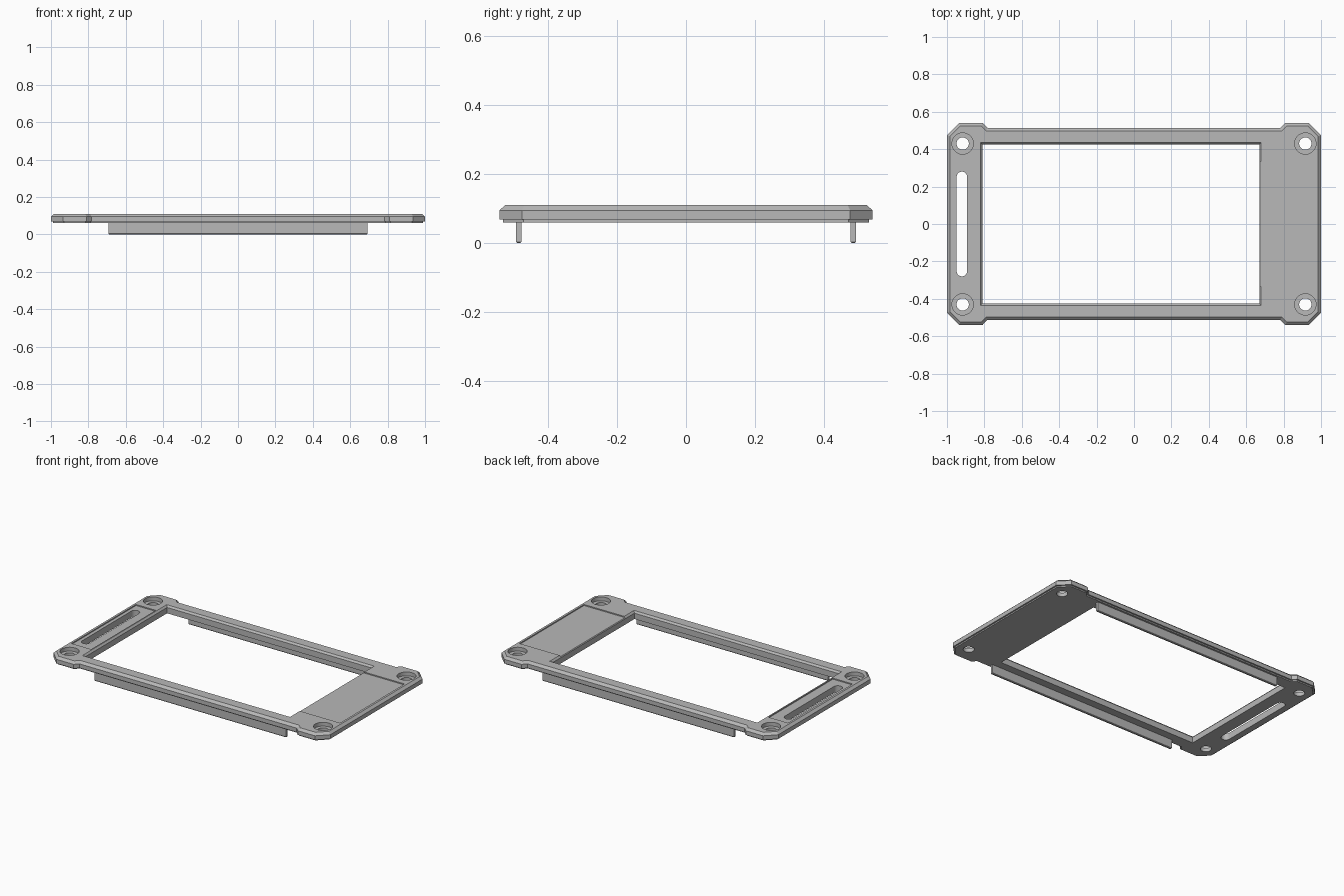
import bpy, bmesh, math
from mathutils import Vector

cube = bpy.data.objects.get("Cube")
if cube:
    bpy.data.objects.remove(cube, do_unlink=True)

grey = bpy.data.materials.new("plain grey")
grey.use_nodes = True
grey.diffuse_color = (0.48, 0.48, 0.48, 1)
grey.node_tree.nodes["Principled BSDF"].inputs["Base Color"].default_value = grey.diffuse_color


def inset(pts, d):
    """Move every edge of a counter-clockwise outline inwards by d."""
    out = []
    for i, p in enumerate(pts):
        p, a, b = Vector(p), Vector(pts[i - 1]), Vector(pts[(i + 1) % len(pts)])
        e, f = (p - a).normalized(), (b - p).normalized()
        n, m = Vector((-e.y, e.x)), Vector((-f.y, f.x))
        out.append(p + (n + m) * d / (1 + n.dot(m)))
    return out


def loft(name, pts, layers):
    """Stack outlines, given as (z, inset), into a closed solid."""
    bm = bmesh.new()
    rings = [[bm.verts.new((p.x, p.y, z)) for p in inset(pts, d)] for z, d in layers]
    for lo, hi in zip(rings, rings[1:]):
        for i in range(len(lo)):
            j = (i + 1) % len(lo)
            bm.faces.new((lo[i], lo[j], hi[j], hi[i]))
    bm.faces.new(rings[0][::-1])
    bm.faces.new(rings[-1])
    bmesh.ops.recalc_face_normals(bm, faces=bm.faces)
    mesh = bpy.data.meshes.new(name)
    bm.to_mesh(mesh)
    bm.free()
    mesh.materials.append(grey)
    ob = bpy.data.objects.new(name, mesh)
    bpy.context.collection.objects.link(ob)
    return ob


def rect(x0, x1, y):
    return [(x0, -y), (x1, -y), (x1, y), (x0, y)]


def capsule(x, y, r, half=0.0, n=16):
    """Circle, or upright slot when half is above zero."""
    pts = []
    for side in (1, -1):
        for i in range(n + (1 if half else 0)):
            a = math.pi * i / n + (0 if side > 0 else math.pi)
            pts.append((x + r * math.cos(a), y + side * half + r * math.sin(a)))
    return pts


def cut(target, pts, layers):
    cutter = loft("cutter", pts, layers)
    cutter.hide_render = True
    mod = target.modifiers.new("cut", "BOOLEAN")
    mod.operation = "DIFFERENCE"
    mod.solver = "EXACT"
    mod.object = cutter
    bpy.context.view_layer.objects.active = target
    bpy.ops.object.modifier_apply(modifier=mod.name)
    bpy.data.objects.remove(cutter, do_unlink=True)


# Frame with chamfered rim, corner ears and a narrower foot
quarter = [(1, 0.475), (0.935, 0.54), (0.81, 0.54), (0.784, 0.514)]
half = quarter + [(-x, y) for x, y in reversed(quarter)]
outline = half + [(-x, -y) for x, y in half]
TOP = 0.11
frame = loft("frame", outline, [(0.06, 0.01), (0.068, 0.01), (0.068, 0),
                                (0.095, 0), (TOP, 0.016)])

# Window with bevelled upper edge
cut(frame, rect(-0.81, 0.67, 0.425),
    [(0.03, 0), (0.098, 0), (TOP, -0.01), (0.15, -0.01)])

# Shallow panels at both ends
cut(frame, rect(0.66, 0.97, 0.333), [(TOP - 0.007, 0), (0.15, 0)])
cut(frame, rect(-0.97, -0.828, 0.333), [(TOP - 0.007, 0), (0.15, 0)])

# Long slot through the right-hand panel
cut(frame, capsule(-0.92, 0, 0.028, 0.252), [(0.03, 0), (0.15, 0)])

# Counterbored screw holes
for x in (-0.916, 0.916):
    for y in (-0.43, 0.43):
        cut(frame, capsule(x, y, 0.057), [(0.085, 0), (0.15, 0)])
        cut(frame, capsule(x, y, 0.033), [(0.03, 0), (0.15, 0)])

# Hanging lips under the long rails
for name, side in (("front_lip", -1), ("back_lip", 1)):
    lip = loft(name, rect(-0.692, 0.692, 0.0075),
               [(0, 0.003), (0.004, 0), (0.07, 0)])
    lip.location.y = side * 0.484

# Smooth the round holes, keep edges crisp
bpy.ops.object.select_all(action="DESELECT")
frame.select_set(True)
bpy.context.view_layer.objects.active = frame
bpy.ops.object.shade_smooth_by_angle(angle=math.radians(25))
